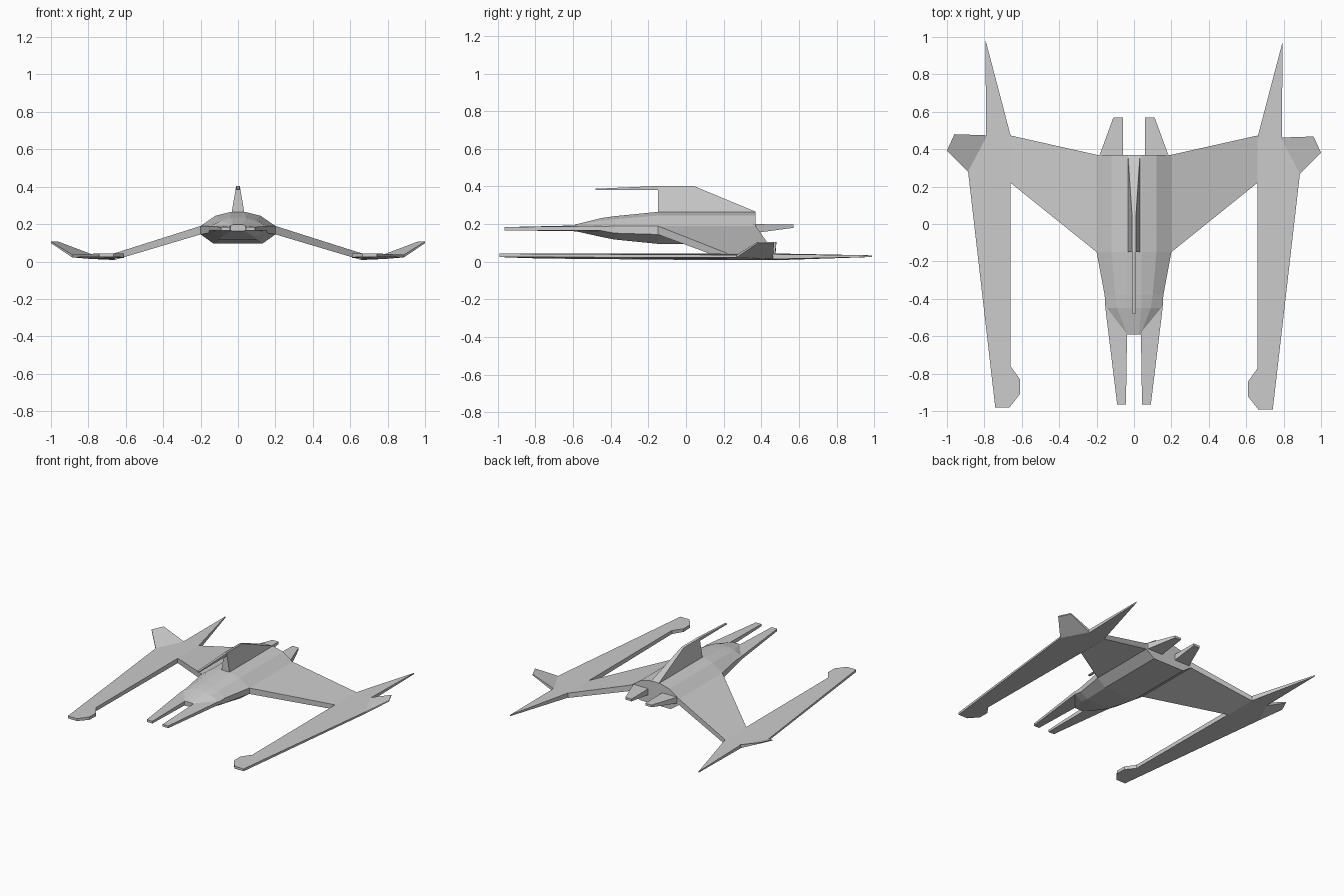
import bpy, bmesh


def loft(name, rings):
    """Closed solid through a series of matching point rings."""
    bm = bmesh.new()
    vs = [[bm.verts.new(p) for p in r] for r in rings]
    n = len(vs[0])
    for a, b in zip(vs, vs[1:]):
        for i in range(n):
            j = (i + 1) % n
            bm.faces.new((a[i], a[j], b[j], b[i]))
    bm.faces.new(vs[0][::-1])
    bm.faces.new(vs[-1])
    bmesh.ops.recalc_face_normals(bm, faces=bm.faces)
    me = bpy.data.meshes.new(name)
    bm.to_mesh(me)
    bm.free()
    ob = bpy.data.objects.new(name, me)
    bpy.context.collection.objects.link(ob)
    return ob


def plate(name, pts, side=1, dy=0.0):
    """Slab from outline points (x, y, z_low, z_high), mirrored by side."""
    return loft(name, [[(side * x, y + dy, lo) for x, y, lo, hi in pts],
                       [(side * x, y + dy, hi) for x, y, lo, hi in pts]])


# Fuselage: half sections (x, z) from top to bottom
full = [(.04, .265), (.12, .245), (.2, .19), (.2, .145), (.13, .095)]
sections = [
    (.37, full),
    (-.15, full),
    (-.38, [(.04, .242), (.1, .226), (.157, .19), (.157, .152), (.1, .118)]),
    (-.45, [(.04, .232), (.09, .218), (.153, .186), (.153, .165), (.09, .132)]),
    (-.59, [(.025, .197), (.034, .195), (.04, .188), (.04, .17), (.034, .163)]),
]
loft("fuselage", [[(x, y, z) for x, z in s] + [(-x, y, z) for x, z in s[::-1]]
                  for y, s in sections])

# Dorsal fin: base outline to narrow sloping ridge
loft("dorsal_fin", [
    [(-.035, -.15, .255), (.035, -.15, .255), (.035, .1, .255),
     (.035, .37, .255), (-.035, .37, .255), (-.035, .1, .255)],
    [(-.01, -.15, .403), (.01, -.15, .403), (.01, .04, .403),
     (.032, .37, .266), (-.032, .37, .266), (-.01, .04, .403)]])

# Gun barrel ahead of the fin
plate("dorsal_gun", [(-.008, -.48, .381, .388), (.008, -.48, .381, .388),
                     (.01, -.14, .381, .403), (-.01, -.14, .381, .403)])

for side, tag, dy in ((-1, "left", 0.0), (1, "right", -.012)):
    # Drooping wing
    plate("wing_" + tag, [(.2, -.15, .145, .19), (.66, .22, .008, .044),
                          (.66, .473, .008, .044), (.2, .37, .145, .19)], side)
    # Long wingtip boom with front hook and rear spike
    plate("boom_" + tag, [
        (.795, .988, .025, .034), (.66, .474, .008, .044), (.66, .22, .008, .044),
        (.66, -.76, .017, .044), (.61, -.83, .02, .044), (.61, -.91, .022, .044),
        (.665, -.98, .025, .043), (.742, -.98, .025, .043),
        (.887, .28, .022, .036), (.79, .47, .014, .04)], side, dy)
    # Upturned winglet
    plate("winglet_" + tag, [
        (.887, .28, .022, .036), (1.0, .393, .098, .106),
        (.96, .48, .098, .106), (.785, .474, .014, .04)], side, dy)
    # Forward prong
    plate("front_prong_" + tag, [
        (.035, -.45, .16, .196), (.153, -.45, .165, .19),
        (.09, -.965, .167, .184), (.043, -.965, .167, .184)], side)
    # Rear prong
    plate("rear_prong_" + tag, [
        (.058, .36, .152, .2), (.187, .36, .152, .2),
        (.11, .57, .18, .197), (.058, .57, .18, .197)], side)
